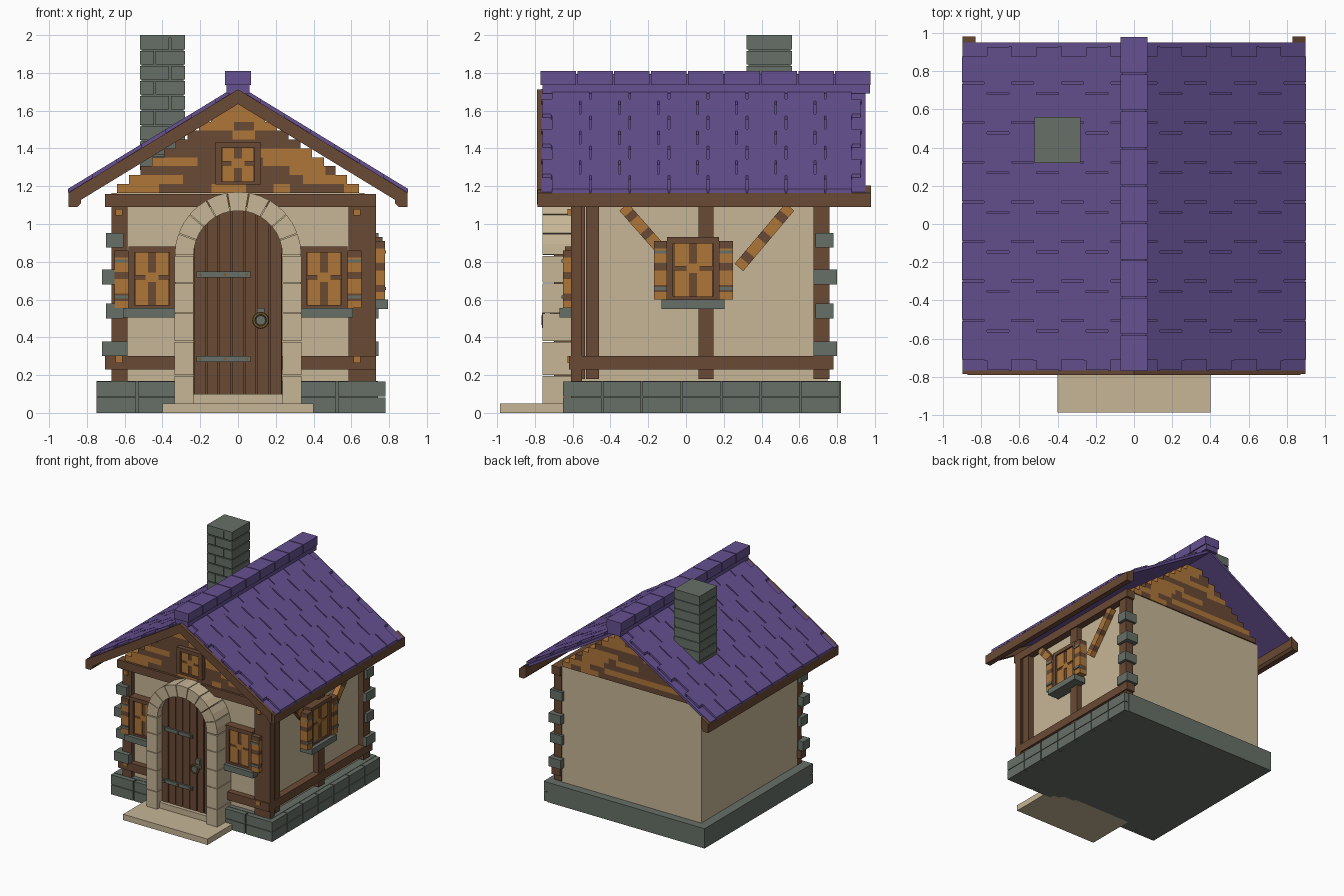
import bpy, bmesh, math, random

if "Cube" in bpy.data.objects:
    bpy.data.objects.remove(bpy.data.objects["Cube"])

random.seed(4)


def linear(r, g, b):
    return tuple(((c / 255 + 0.055) / 1.055) ** 2.4 for c in (r, g, b)) + (1,)


MATS = []
for mat_name, rgb in (("purple_tile", (102, 81, 145)), ("dark_wood", (106, 74, 52)),
                      ("honey_wood", (174, 118, 57)), ("cream_plaster", (199, 182, 150)),
                      ("grey_stone", (103, 112, 103)), ("brass", (122, 96, 50))):
    m = bpy.data.materials.new(mat_name)
    m.diffuse_color = linear(*rgb)
    m.use_nodes = True
    m.node_tree.nodes["Principled BSDF"].inputs["Base Color"].default_value = m.diffuse_color
    MATS.append(m)
PURPLE, WOOD, HONEY, CREAM, STONE, BRASS = range(6)


class Part:
    """Collects prisms on the front (u=x, d=-y) or the side (u=y, d=x)."""
    def __init__(self, name, side=False):
        self.name, self.side, self.bm = name, side, bmesh.new()

    def prism(self, pts, d0, d1, mat):
        place = (lambda u, d, z: (d, u, z)) if self.side else (lambda u, d, z: (u, -d, z))
        a, b = ([self.bm.verts.new(place(u, d, z)) for u, z in pts] for d in (d0, d1))
        n = len(pts)
        faces = [self.bm.faces.new(a), self.bm.faces.new(b[::-1])]
        faces += [self.bm.faces.new((a[i], b[i], b[(i + 1) % n], a[(i + 1) % n])) for i in range(n)]
        for f in faces:
            f.material_index = mat

    def box(self, u0, u1, z0, z1, d0, d1, mat):
        self.prism([(u0, z0), (u1, z0), (u1, z1), (u0, z1)], d0, d1, mat)

    def striped(self, p, q, half, count, d0, d1):
        # board from p to q in alternating wood bands
        du, dz = q[0] - p[0], q[1] - p[1]
        length = math.hypot(du, dz)
        nu, nz = -dz / length * half, du / length * half
        for i in range(count):
            s, t = i / count, (i + 1) / count
            a, b = (p[0] + du * s, p[1] + dz * s), (p[0] + du * t, p[1] + dz * t)
            self.prism([(a[0] + nu, a[1] + nz), (b[0] + nu, b[1] + nz),
                        (b[0] - nu, b[1] - nz), (a[0] - nu, a[1] - nz)],
                       d0, d1, WOOD if i % 3 == 1 else HONEY)

    def done(self):
        bmesh.ops.recalc_face_normals(self.bm, faces=self.bm.faces[:])
        me = bpy.data.meshes.new(self.name)
        self.bm.to_mesh(me)
        self.bm.free()
        for m in MATS:
            me.materials.append(m)
        bpy.context.collection.objects.link(bpy.data.objects.new(self.name, me))


# Walls and plinth
p = Part("walls")
p.box(-0.67, 0.67, 0.15, 1.165, -0.75, 0.57, CREAM)
p.done()
p = Part("plinth")
p.box(-0.75, 0.74, 0, 0.17, -0.82, 0.61, STONE)
p.done()
front, right = Part("front_plinth_bricks"), Part("side_plinth_bricks", True)
for row in range(2):
    z0, z1 = row * 0.086, row * 0.086 + 0.081
    for a, b in ((-0.75, -0.535), (-0.53, -0.33), (0.33, 0.525), (0.53, 0.74)):
        front.box(a, b - 0.005, z0, z1, 0.6, 0.65, STONE)
    for i in range(7):
        y = -0.65 + i * 0.21
        right.box(y, y + 0.203, z0, z1, 0.73, 0.78, STONE)
front.done()
right.done()

# Timber frame
p = Part("front_timber")
for a, b in ((-0.67, -0.585), (0.585, 0.66), (0.655, 0.73)):
    p.box(a, b, 0.17, 1.1, 0.55, 0.61, WOOD)
p.box(-0.705, 0.73, 0.23, 0.3, 0.55, 0.62, WOOD)
p.box(-0.705, 0.73, 1.09, 1.16, 0.55, 0.63, WOOD)
for s in (-1, 1):
    for z in (0.265, 1.045):
        p.box(s * 0.63 - 0.018, s * 0.63 + 0.018, z, z + 0.035, 0.6, 0.628, HONEY)
p.done()
p = Part("side_timber", True)
for a, b in ((-0.6, -0.535), (-0.53, -0.46), (0.065, 0.145), (0.675, 0.76)):
    p.box(a, b, 0.18, 1.1, 0.65, 0.72, WOOD)
p.box(-0.61, 0.78, 0.23, 0.3, 0.65, 0.73, WOOD)
p.box(-0.61, 0.78, 1.09, 1.16, 0.65, 0.73, WOOD)
p.striped((-0.33, 1.09), (-0.11, 0.84), 0.03, 8, 0.65, 0.715)
p.striped((0.55, 1.09), (0.28, 0.77), 0.03, 9, 0.65, 0.715)
p.done()

# Corner stones
front, right = Part("front_corner_stones"), Part("side_corner_stones", True)
for z, e in ((0.3, 0.02), (0.5, 0), (0.68, 0.02), (0.875, 0)):
    front.box(-0.7 - e, -0.605 + e, z, z + 0.078, 0.56, 0.65, STONE)
    right.box(0.685 - e / 2, 0.78 + e, z, z + 0.078, 0.63, 0.745, STONE)
front.done()
right.done()


# Windows: frame, four panes, optional sill and shutters
def window(name, side, u0, u1, z0, z1, d, shutters=(), sill=None):
    w = Part(name, side)
    t = 0.032
    w.box(u0, u1, z0, z1, d - 0.08, d - 0.02, WOOD)
    for a, b, c, e in ((u0, u0 + t, z0, z1), (u1 - t, u1, z0, z1),
                       (u0 + t, u1 - t, z0, z0 + t / 2), (u0 + t, u1 - t, z1 - t, z1)):
        w.box(a, b, c, e, d - 0.03, d, WOOD)
    um, zm = (u0 + u1) / 2, (z0 + z1) / 2
    for a, b in ((u0 + t, um - 0.012), (um + 0.012, u1 - t)):
        for c, e in ((z0 + t / 2, zm - 0.009), (zm + 0.009, z1 - t)):
            w.box(a + 0.004, b - 0.004, c, e, d - 0.03, d - 0.012, HONEY)
    w.box(um - 0.035, um + 0.035, zm - 0.025, zm + 0.025, d - 0.03, d - 0.014, HONEY)
    for a, b in shutters:
        w.striped(((a + b) / 2, z0), ((a + b) / 2, z1 - 0.02), (b - a) / 2, 8, d - 0.06, d + 0.012)
        for z in (z0 + 0.05, z1 - 0.085):
            w.box(a, b, z, z + 0.016, d, d + 0.018, STONE)
    if sill:
        w.box(sill[0], sill[1], z0 - 0.05, z0, d - 0.08, d + 0.03, STONE)
    w.done()


window("left_window", False, -0.58, -0.33, 0.555, 0.88, 0.64, [(-0.655, -0.58)], (-0.61, -0.33))
window("right_window", False, 0.33, 0.58, 0.555, 0.88, 0.64, [(0.58, 0.655)], (0.33, 0.61))
window("side_window", True, -0.1, 0.175, 0.6, 0.93, 0.765, [(-0.17, -0.1), (0.175, 0.248)], (-0.13, 0.205))
window("attic_window", False, -0.12, 0.12, 1.21, 1.435, 0.66)

# Stone door surround and step
p = Part("door_arch")
for s in (-1, 1):
    a, b = sorted((s * 0.235, s * 0.335))
    for z0, z1 in ((0, 0.2), (0.2, 0.38), (0.38, 0.53), (0.53, 0.69), (0.69, 0.835)):
        p.box(a, b, z0, z1 - 0.005, 0.57, 0.76, CREAM)
for i in range(9):
    a0, a1 = math.pi * i / 9 + 0.008, math.pi * (i + 1) / 9 - 0.008
    ang = [a0, (a0 + a1) / 2, a1]
    p.prism([(r * math.cos(t), 0.835 + r * math.sin(t))
             for r, seq in ((0.335, ang), (0.235, ang[::-1])) for t in seq], 0.57, 0.76, CREAM)
p.box(-0.235, 0.235, 0, 0.1, 0.57, 0.73, CREAM)
p.done()
p = Part("door_step")
p.box(-0.4, 0.4, 0, 0.05, 0.55, 0.985, CREAM)
p.done()

# Arched plank door
p = Part("door")
for gap, d in ((0, 0.685), (0.004, 0.7)):
    for i in range(7):
        a, b = -0.235 + i * 0.067 + gap, -0.235 + (i + 1) * 0.067 - gap
        p.prism([(a, 0.1), (b, 0.1)] + [(u, 0.835 + math.sqrt(max(0, 0.24 ** 2 - u * u)))
                                       for u in (b, (a + b) / 2, a)], 0.56, d, WOOD)
for z in (0.27, 0.718):
    p.box(-0.22, 0.065, z, z + 0.03, 0.69, 0.715, STONE)
    for u in (-0.2, -0.07, 0.045):
        p.box(u - 0.008, u + 0.008, z + 0.007, z + 0.023, 0.71, 0.722, BRASS)
p.box(0.1, 0.14, 0.48, 0.555, 0.69, 0.72, STONE)
p.prism([(0.12 + 0.026 * math.cos(k * math.pi / 6), 0.49 + 0.026 * math.sin(k * math.pi / 6))
         for k in range(12)], 0.69, 0.765, STONE)
p.done()
bpy.ops.mesh.primitive_torus_add(major_radius=0.036, minor_radius=0.009, major_segments=16,
                                 minor_segments=6, location=(0.12, -0.755, 0.49),
                                 rotation=(math.pi / 2, 0, 0))
ring = bpy.context.object
ring.name = "door_ring"
ring.data.materials.append(MATS[BRASS])

# Stepped gable planks with weathered patches
for name, d0, d1 in (("front_gable", 0.55, 0.62), ("back_gable", -0.76, -0.69)):
    p = Part(name)
    for row, base in enumerate((WOOD, HONEY, WOOD, HONEY, HONEY, WOOD, HONEY, HONEY, WOOD, HONEY)):
        z = 1.165 + row * 0.047
        half = 0.64 - row * 0.062
        u = -half
        while u < half:
            e = min(half, u + random.uniform(0.06, 0.22))
            mat = WOOD + HONEY - base if random.random() < 0.27 else base
            p.box(u, e, z, z + 0.047, d0, d1, mat)
            u = e
    p.done()


# Roof: slab, staggered tiles, barge boards, eave beams, ridge
def slope(x0, x1, top, bottom, s):
    h = lambda x: 1.735 - 0.61 * x
    return [(s * x0, h(x0) - top), (s * x1, h(x1) - top), (s * x1, h(x1) - bottom), (s * x0, h(x0) - bottom)]


slab, tiles, barge, eave = Part("roof_slab"), Part("roof_tiles"), Part("barge_boards"), Part("eave_beams")
for s in (-1, 1):
    slab.prism(slope(0, 0.895, 0.02, 0.045, s), -0.95, 0.765, PURPLE)
    barge.prism(slope(0, 0.87, 0.022, 0.1, s), 0.745, 0.79, WOOD)
    a, b = sorted((s * 0.83, s * 0.897))
    eave.prism([(s * 0.83, 1.11), (s * 0.85, 1.09), (s * 0.897, 1.09),
                (s * 0.897, 1.165), (s * 0.83, 1.205)], -0.98, 0.785, WOOD)
    for row in range(7):
        x0 = max(0, 0.9 - (row + 1) * 0.13)
        x1 = 0.9 - row * 0.13
        y0, y1 = (-0.765, 0.93) if row % 2 else (-0.715, 0.88)
        cuts = [y0] + [(-0.505 if row % 2 == 0 else -0.56) + k * 0.207 for k in range(7)] + [y1]
        for c, e in zip(cuts, cuts[1:]):
            tiles.prism(slope(x0, x1, 0, 0.021, s), -(e - 0.005), -(c + 0.005), PURPLE)
        # closed strip between slots of neighbouring rows
        tiles.prism(slope(x0, x0 + 0.015, 0.0005, 0.021, s), -y1, -y0, PURPLE)
for part in (slab, tiles, barge, eave):
    part.done()
p = Part("ridge_caps")
for i in range(9):
    y = -0.77 + i * 0.195
    p.box(-0.07, 0.07, 1.735, 1.81, -(y + 0.188), -y, PURPLE)
p.box(-0.06, 0.06, 1.69, 1.795, -0.975, 0.76, PURPLE)
p.done()

# Chimney courses
p = Part("chimney")
p.box(-0.512, -0.288, 1.3, 1.99, -0.552, -0.33, STONE)
for i in range(9):
    z0, z1 = 1.285 + i * 0.08, 1.285 + i * 0.08 + (0.075 if i == 8 else 0.072)
    p.box(-0.52, -0.28, z0, z1, -0.56, -0.34, STONE)
    split = -0.44 if i % 2 else -0.36
    for a, b in ((-0.52, split - 0.004), (split + 0.004, -0.28)):
        p.box(a, b, z0, z1, -0.34, -0.32, STONE)
p.box(-0.52, -0.28, 1.985, 2.0, -0.56, -0.32, STONE)
p.done()
